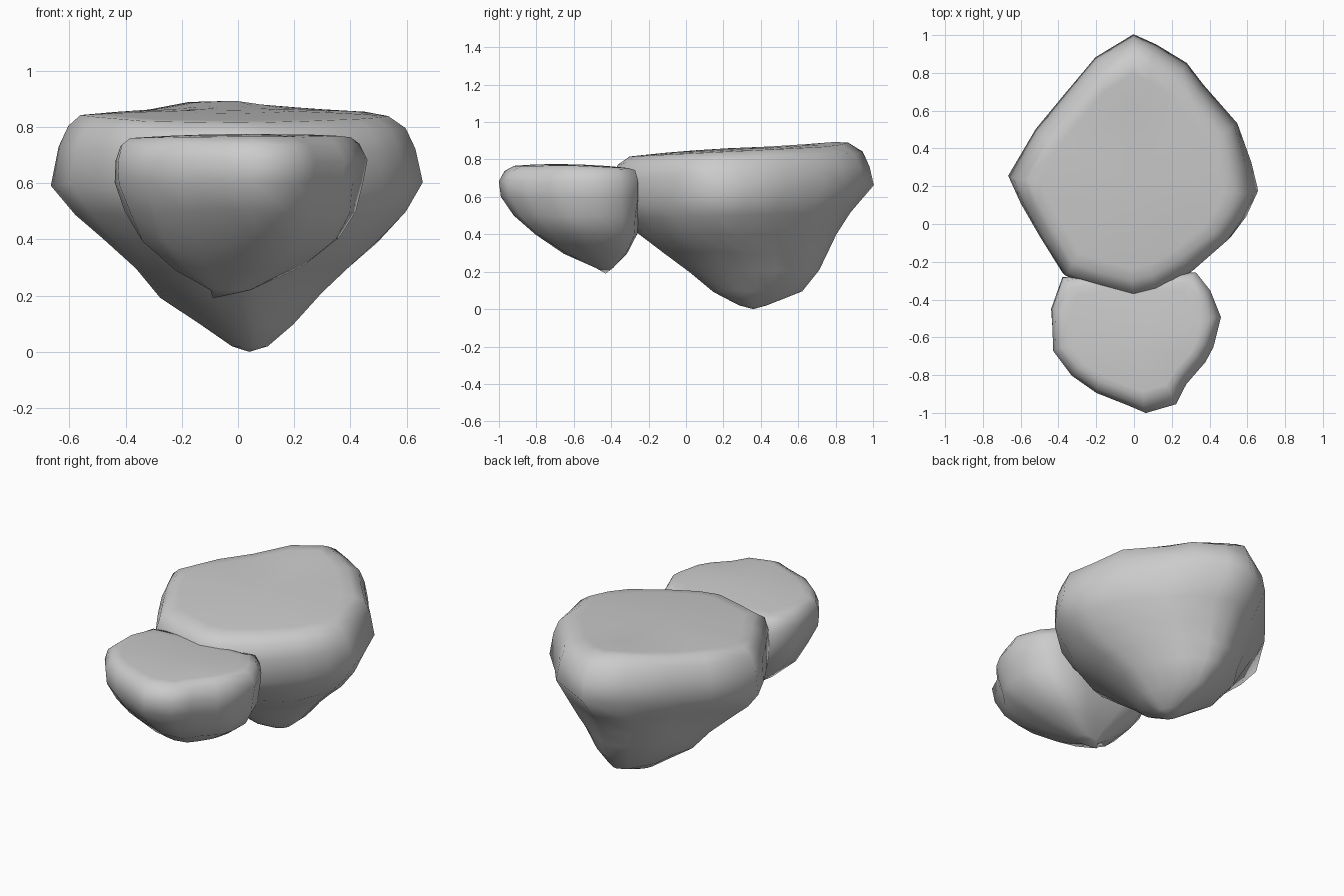
import bpy, bmesh, math
from mathutils import Vector, noise

if "Cube" in bpy.data.objects:
    bpy.data.objects.remove(bpy.data.objects["Cube"])


def rock(name, outline, rings, tip, top_bump, peak, seed):
    """Loft an outline through rings (z, xmin, xmax, ymin, ymax, tilt), closed by a cap and a tip."""
    ox0, ox1 = min(p[0] for p in outline), max(p[0] for p in outline)
    oy0, oy1 = min(p[1] for p in outline), max(p[1] for p in outline)
    bm = bmesh.new()
    loops = []

    def point(p, ring, s=1.0, roundness=0.0):
        z, x0, x1, y0, y1, tilt = ring
        u = (p[0] - ox0) / (ox1 - ox0)
        v = (p[1] - oy0) / (oy1 - oy0)
        a = math.atan2(v - 0.5, u - 0.5)
        u += roundness * (0.5 + 0.5 * math.cos(a) - u)
        v += roundness * (0.5 + 0.5 * math.sin(a) - v)
        u, v = 0.5 + (u - 0.5) * s, 0.45 + (v - 0.45) * s
        x, y = x0 + u * (x1 - x0), y0 + v * (y1 - y0)
        return Vector((x, y, z + tilt * (v - 0.5) * (y1 - y0)))

    def dome(co, s):
        # slight crown plus one raised spot on the top
        d = (co.x - peak[0]) ** 2 + (co.y - peak[1]) ** 2
        return co + Vector((0, 0, top_bump * (1 - s) + peak[2] * math.exp(-d / 0.03)))

    # flat top, from the middle outwards
    top = rings[0]
    mid_top = ((ox0 + ox1) / 2, oy0 + 0.45 * (oy1 - oy0))
    centre = bm.verts.new(dome(point(mid_top, top, 0), 0))
    for s in (0.35, 0.65, 0.88):
        loops.append([bm.verts.new(dome(point(p, top, s), s * s)) for p in outline])

    # sides, with soft lumps and a rounder section lower down
    for i, ring in enumerate(rings):
        mid = Vector(((ring[1] + ring[2]) / 2, (ring[3] + ring[4]) / 2, ring[0]))
        loop = []
        for p in outline:
            co = point(p, ring, 1, max(0, min(0.55, (i - 3) * 0.2)))
            if i == 0:
                co = dome(co, 1)
            k = noise.noise(co * 4 + Vector((seed, 0, seed)))
            out = co - mid
            out.z = 0
            co += out.normalized() * k * (0.012 if i < 4 else 0.03)
            co.z += 0.02 * noise.noise(co * 5 + Vector((0, seed, 0))) * (0 < i < len(rings) - 1)
            loop.append(bm.verts.new(co))
        loops.append(loop)

    bottom = bm.verts.new(tip)
    n = len(outline)
    for j in range(n):
        k = (j + 1) % n
        bm.faces.new((centre, loops[0][j], loops[0][k]))
        for a, b in zip(loops, loops[1:]):
            bm.faces.new((a[j], b[j], b[k], a[k]))
        bm.faces.new((loops[-1][j], bottom, loops[-1][k]))
    bmesh.ops.recalc_face_normals(bm, faces=bm.faces)
    for f in bm.faces:
        f.smooth = True
    mesh = bpy.data.meshes.new(name)
    bm.to_mesh(mesh)
    bm.free()
    ob = bpy.data.objects.new(name, mesh)
    bpy.context.collection.objects.link(ob)
    return ob


# large rock
big_outline = [(0, 1), (-.2, .88), (-.37, .68), (-.52, .5), (-.66, .25), (-.6, .1), (-.5, -.07),
               (-.38, -.27), (-.2, -.33), (0, -.38), (.13, -.35), (.32, -.24), (.52, -.08),
               (.6, .03), (.66, .17), (.62, .32), (.55, .53), (.37, .74), (.28, .85), (.12, .95)]
big_rings = [(.845, -.56, .54, -.3, .87, .05), (.805, -.605, .6, -.365, .95, .05),
             (.73, -.64, .635, -.385, .985, .05), (.61, -.665, .66, -.37, 1.0, .08),
             (.5, -.585, .595, -.31, .87, .03), (.4, -.48, .5, -.26, .82, 0),
             (.3, -.38, .38, -.12, .77, 0), (.2, -.27, .29, .02, .71, 0),
             (.1, -.14, .2, .13, .61, 0), (.02, -.03, .12, .27, .44, 0)]
rock("large_rock", big_outline, big_rings, (.04, .36, 0), 0.018, (-.1, .8, .025), 3.1)

# small rock in front
small_outline = [(.33, -.25), (.15, -.25), (0, -.25), (-.2, -.26), (-.38, -.28), (-.44, -.45), (-.43, -.67),
                 (-.33, -.8), (-.2, -.89), (-.04, -.96), (.06, -1), (.22, -.95), (.28, -.85),
                 (.38, -.73), (.42, -.65), (.46, -.49), (.4, -.35)]
small_rings = [(.76, -.39, .4, -.92, -.31, -.02), (.735, -.42, .43, -.97, -.27, 0),
               (.68, -.435, .46, -1.0, -.255, 0), (.6, -.435, .445, -.99, -.255, 0),
               (.5, -.4, .42, -.92, -.26, 0), (.4, -.33, .36, -.81, -.265, 0),
               (.3, -.22, .23, -.67, -.31, 0), (.22, -.12, .05, -.5, -.38, 0)]
rock("small_rock", small_outline, small_rings, (-.09, -.43, .19), 0.014, (.35, -.6, .008), 7.7)
